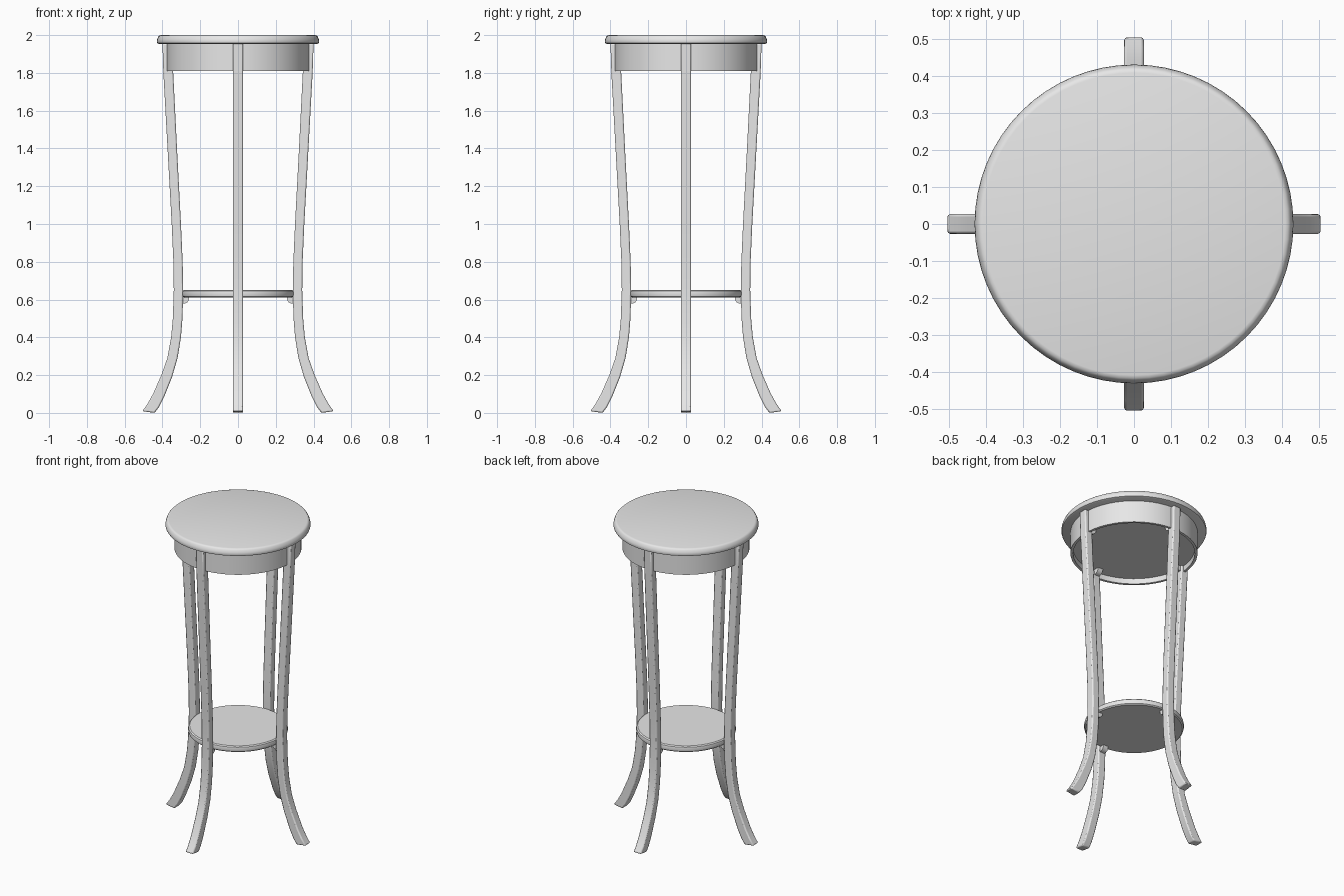
import bpy, bmesh, math
from mathutils import Matrix

if "Cube" in bpy.data.objects:
    bpy.data.objects.remove(bpy.data.objects["Cube"])

wood = bpy.data.materials.new("plain light grey")
wood.diffuse_color = (0.8, 0.8, 0.8, 1)
wood.use_nodes = True
wood.node_tree.nodes["Principled BSDF"].inputs["Base Color"].default_value = wood.diffuse_color


def finish(name, bm, bevel=0, angle=35):
    bmesh.ops.recalc_face_normals(bm, faces=bm.faces)
    me = bpy.data.meshes.new(name)
    bm.to_mesh(me)
    bm.free()
    me.materials.append(wood)
    ob = bpy.data.objects.new(name, me)
    bpy.context.collection.objects.link(ob)
    if bevel:
        m = ob.modifiers.new("soft edges", 'BEVEL')
        m.width, m.segments = bevel, 2
        m.limit_method, m.angle_limit = 'ANGLE', math.radians(50)
    bpy.ops.object.select_all(action='DESELECT')
    ob.select_set(True)
    bpy.context.view_layer.objects.active = ob
    bpy.ops.object.shade_smooth_by_angle(angle=math.radians(angle))
    return ob


def lathe(name, profile, sides=64):
    """Turn an (r, z) profile about z and cap both ends."""
    bm = bmesh.new()
    rings = [[bm.verts.new((r * math.cos(2 * math.pi * i / sides),
                            r * math.sin(2 * math.pi * i / sides), z))
              for i in range(sides)] for r, z in profile]
    bm.faces.new(rings[0])
    bm.faces.new(rings[-1])
    for a, b in zip(rings, rings[1:]):
        for i in range(sides):
            j = (i + 1) % sides
            bm.faces.new((a[i], a[j], b[j], b[i]))
    return finish(name, bm)


# round top with a softened rim
lathe("table_top", [(0.418, 1.953), (0.427, 1.957), (0.43, 1.965), (0.428, 1.977),
                    (0.422, 1.992), (0.416, 1.998), (0.408, 2.0)])
# apron drum with a shallow recess underneath
lathe("apron", [(0.360, 1.845), (0.360, 1.81), (0.376, 1.81), (0.376, 1.955)])
# lower shelf with rounded edge
lathe("lower_shelf", [(0.286, 0.611), (0.293, 0.617), (0.296, 0.631),
                      (0.293, 0.645), (0.286, 0.651)])

# legs: (outer r, outer z, inner r, inner z) stations, sabre curve at the foot
stations = [(0.400, 1.955, 0.350, 1.955), (0.395, 1.80, 0.343, 1.80),
            (0.373, 1.40, 0.323, 1.40), (0.351, 1.00, 0.302, 1.00),
            (0.342, 0.80, 0.293, 0.80), (0.340, 0.65, 0.290, 0.65),
            (0.345, 0.50, 0.294, 0.50), (0.354, 0.40, 0.302, 0.40),
            (0.374, 0.29, 0.320, 0.29), (0.406, 0.20, 0.349, 0.19),
            (0.450, 0.10, 0.391, 0.085), (0.478, 0.05, 0.417, 0.033),
            (0.506, 0.009, 0.442, 0.0)]
W = 0.027


def leg(name, angle):
    bm = bmesh.new()
    rows = [[bm.verts.new(p) for p in ((ro, -W, zo), (ro, W, zo), (ri, W, zi), (ri, -W, zi))]
            for ro, zo, ri, zi in stations]
    for a, b in zip(rows, rows[1:]):
        for i in range(4):
            j = (i + 1) % 4
            bm.faces.new((a[i], a[j], b[j], b[i]))
    bm.faces.new(rows[0])
    bm.faces.new(rows[-1])
    bm.transform(Matrix.Rotation(angle, 4, 'Z'))
    finish(name, bm, bevel=0.007)


# quarter-round support block between a leg and the panel above it
def bracket(name, angle, r0, top):
    prof = [(0, 0), (-0.042, 0), (-0.040, -0.015), (-0.032, -0.027),
            (-0.020, -0.034), (0, -0.036)]
    bm = bmesh.new()
    sides = [[bm.verts.new((r0 + r, y, top + z)) for r, z in prof] for y in (-0.018, 0.018)]
    bm.faces.new(sides[0])
    bm.faces.new(sides[1])
    for i in range(len(prof)):
        j = (i + 1) % len(prof)
        bm.faces.new((sides[0][i], sides[0][j], sides[1][j], sides[1][i]))
    bm.transform(Matrix.Rotation(angle, 4, 'Z'))
    finish(name, bm)


for k, side in enumerate(("right", "back", "left", "front")):
    turn = k * math.pi / 2
    leg(side + "_leg", turn)
    bracket(side + "_shelf_bracket", turn, 0.300, 0.613)
    bracket(side + "_apron_bracket", turn, 0.350, 1.847)
